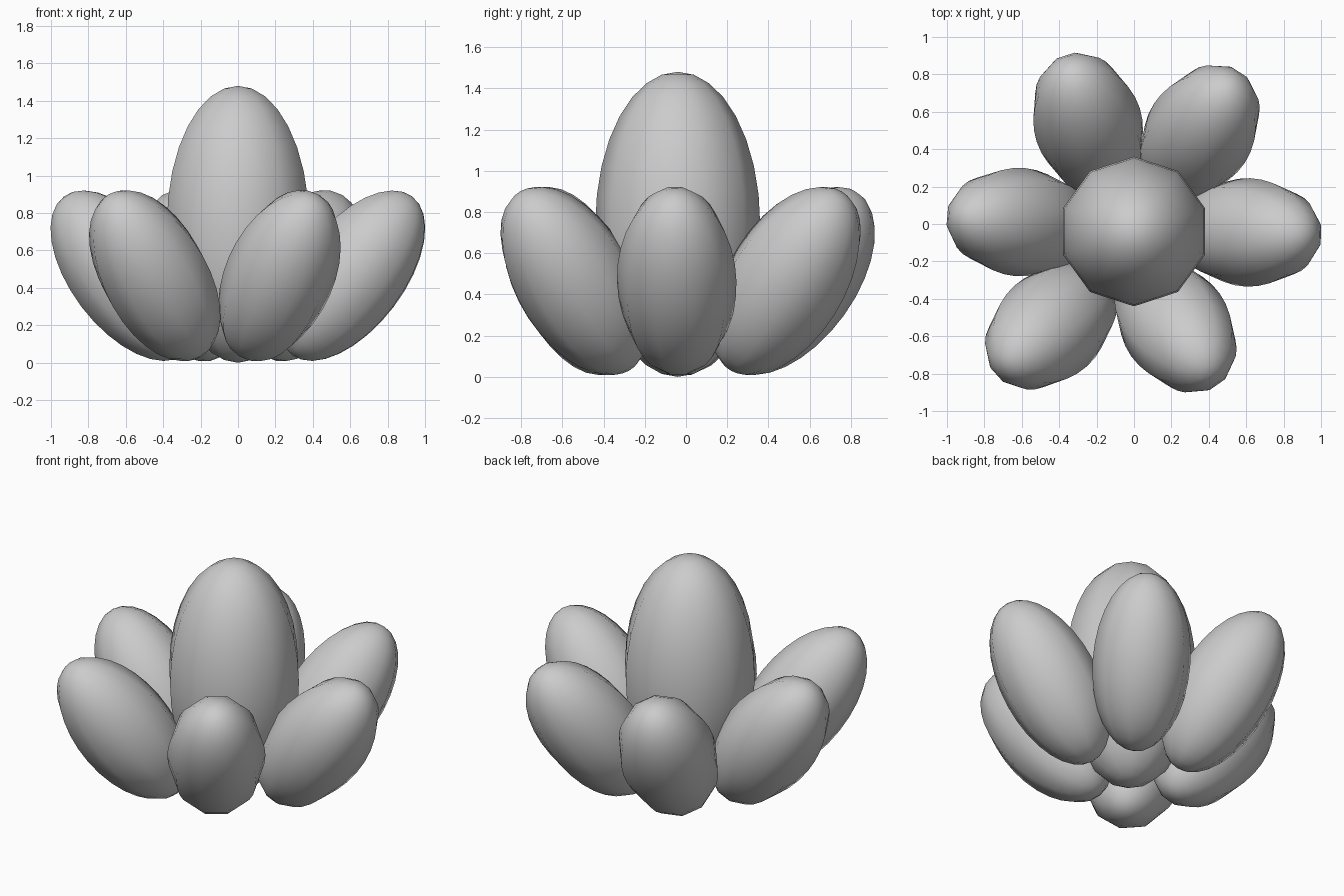
import bpy
from math import radians

if "Cube" in bpy.data.objects:
    bpy.data.objects.remove(bpy.data.objects["Cube"])


def pod(name, location, radii, tilt=0.0, heading=0.0):
    """Smooth ten-sided ellipsoid, leaned outwards towards its heading."""
    bpy.ops.mesh.primitive_uv_sphere_add(
        segments=10, ring_count=16, radius=1, location=location,
        rotation=(0, radians(tilt), radians(heading)))
    obj = bpy.context.object
    obj.name = name
    obj.scale = radii
    bpy.ops.object.shade_smooth()
    return obj


# Tall central bud
pod("center_bud", (0, -0.04, 0.74), (0.40, 0.40, 0.74))

# Ring of leaning leaves: x, y, heading in degrees
leaves = [
    (0.61, -0.045, -2),
    (0.35, 0.486, 57),
    (-0.245, 0.53, 108),
    (-0.61, 0.01, 175),
    (-0.445, -0.545, 222),
    (0.222, -0.54, 305),
]
for i, (x, y, heading) in enumerate(leaves, 1):
    pod(f"leaf_{i}", (x, y, 0.465), (0.29, 0.29, 0.532), 37.2, heading)
